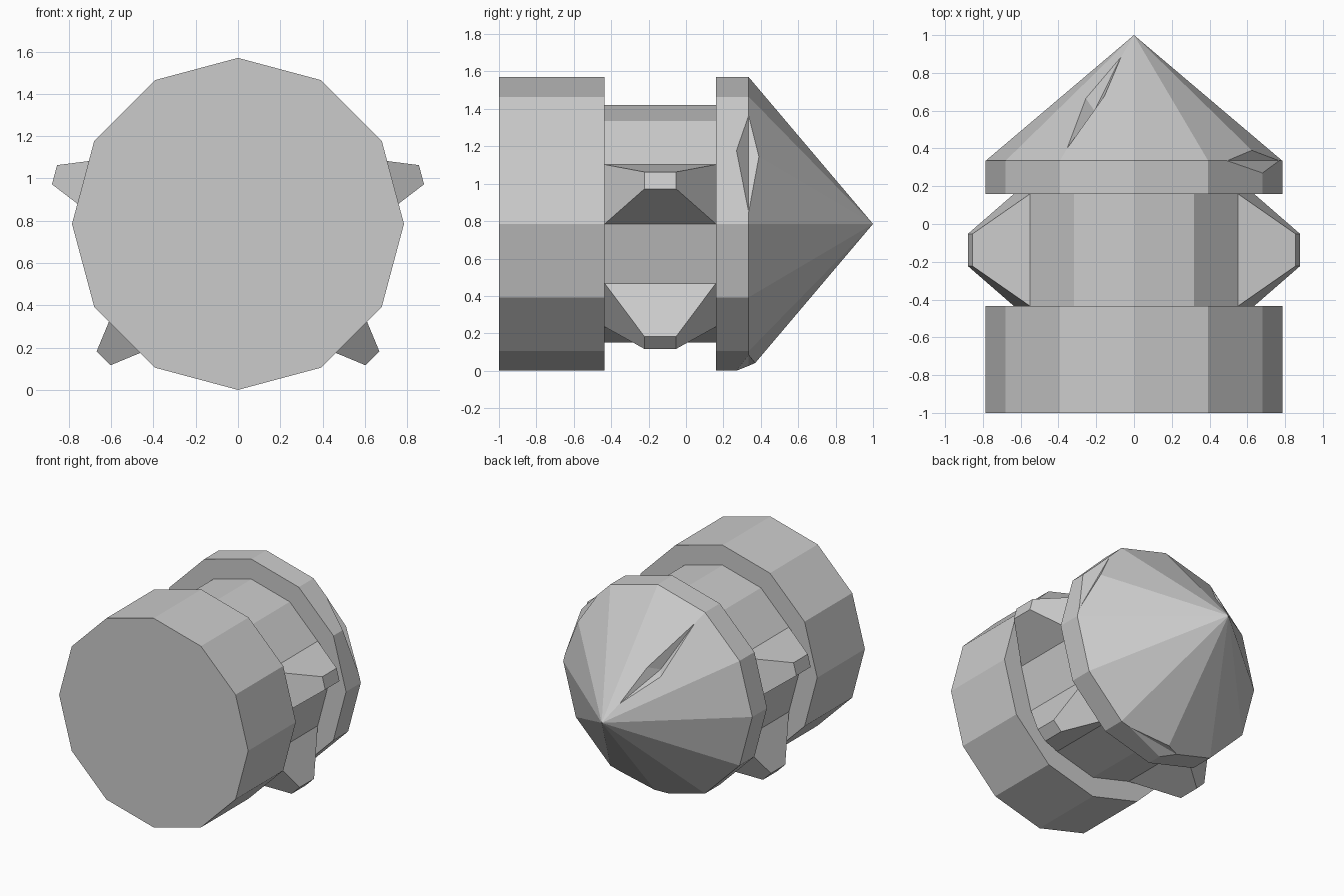
import bpy, bmesh
from math import sin, cos, radians
from mathutils import Vector

if "Cube" in bpy.data.objects:
    bpy.data.objects.remove(bpy.data.objects["Cube"])

N, R, CZ, RIM_Y, TIP_Y = 12, 0.785, 0.785, 0.335, 1.0


def pt(r, deg, y):
    a = radians(deg)
    return Vector((r * cos(a), y, CZ + r * sin(a)))


def cone_pt(deg, y):
    return pt(R * (TIP_Y - y) / (TIP_Y - RIM_Y), deg, y)


def make_object(bm, name):
    bmesh.ops.recalc_face_normals(bm, faces=bm.faces[:])
    mesh = bpy.data.meshes.new(name)
    bm.to_mesh(mesh)
    bm.free()
    ob = bpy.data.objects.new(name, mesh)
    bpy.context.collection.objects.link(ob)
    return ob


# Twelve-sided body: thick base, narrow neck, rim and pointed cone
bm = bmesh.new()
profile = [(R, -1), (R, -0.435), (0.635, -0.435), (0.635, 0.16), (R, 0.16), (R, RIM_Y)]
rings = [[bm.verts.new(pt(r, 360 * k / N, y)) for k in range(N)] for r, y in profile]
neck = []
for i, (a, b) in enumerate(zip(rings, rings[1:])):
    for k in range(N):
        n = (k + 1) % N
        f = bm.faces.new((a[k], a[n], b[n], b[k]))
        if i == 2:
            neck.append(f)
bm.faces.new(rings[0])
tip = bm.verts.new((0, TIP_Y, CZ))
for k in range(N):
    bm.faces.new((rings[-1][k], rings[-1][(k + 1) % N], tip))
bmesh.ops.recalc_face_normals(bm, faces=bm.faces[:])

# Four tapered lugs grown out of the neck facets
lug_faces = [neck[k] for k in (0, 5, 7, 10)]
for f in bmesh.ops.extrude_discrete_faces(bm, faces=lug_faces)["faces"]:
    f.normal_update()
    c, nrm = f.calc_center_median(), f.normal.copy()
    for v in f.verts:
        v.co = c + (v.co - c) * 0.285 + nrm * 0.285
body = make_object(bm, "pointed_body")


def notch(name, points):
    """Cut the convex hull of the points out of the body."""
    b = bmesh.new()
    for p in points:
        b.verts.new(p)
    bmesh.ops.convex_hull(b, input=b.verts[:])
    ob = make_object(b, name)
    ob.hide_render = True
    ob.hide_set(True)
    m = body.modifiers.new(name, "BOOLEAN")
    m.operation, m.solver, m.object = "DIFFERENCE", "EXACT", ob
    return ob


def rim_chip(name, deg, t_next, t_prev, y_side, y_cone):
    corner = pt(R, deg, RIM_Y)
    return notch(name, [
        corner.lerp(pt(R, deg + 30, RIM_Y), t_next),
        corner.lerp(pt(R, deg - 30, RIM_Y), t_prev),
        pt(R, deg, y_side), cone_pt(deg, y_cone),
        pt(R + 0.06, deg, RIM_Y + 0.03)])


# Chips in the rim and a gouge along one cone edge
cutters = [
    rim_chip("side_chip", 30, 0.65, 0.84, 0.27, 0.39),
    rim_chip("bottom_chip", 270, 0.80, 0.25, 0.27, 0.37),
    notch("cone_gouge", [
        cone_pt(120, 0.40), cone_pt(120, 0.885),
        (-0.255, 0.665, 1.07), (-0.155, 0.68, 1.121),
        (-0.21, 0.60, 1.09), cone_pt(120, 0.66) + Vector((-0.03, 0.03, 0.05))]),
]

# Bake the cuts and remove the cutters
dg = bpy.context.evaluated_depsgraph_get()
cut = bpy.data.meshes.new_from_object(body.evaluated_get(dg))
body.modifiers.clear()
body.data = cut
for ob in cutters:
    bpy.data.objects.remove(ob)
